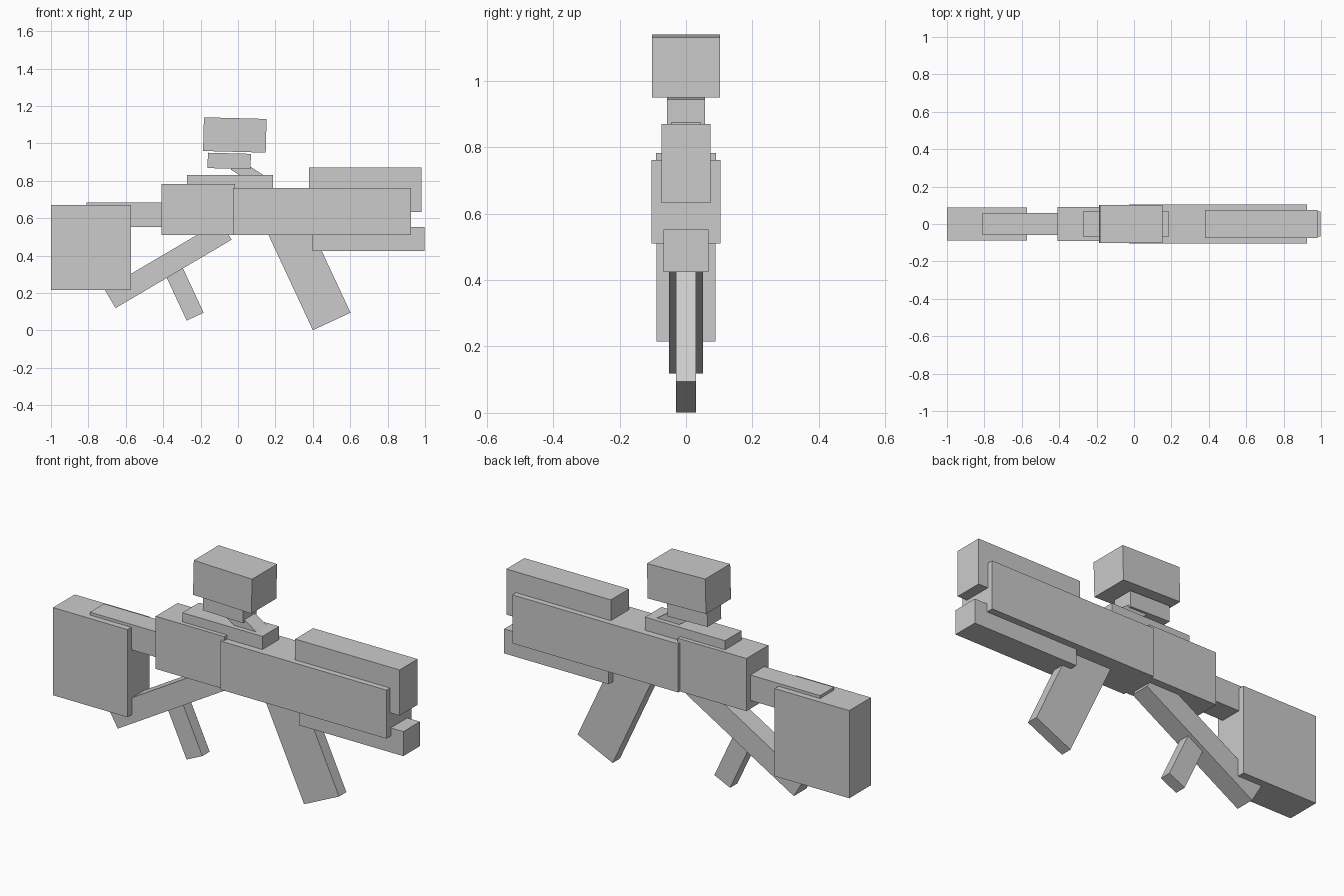
import bpy
from math import radians
from mathutils import Matrix

cube = bpy.data.objects.get("Cube")
if cube:
    bpy.data.objects.remove(cube, do_unlink=True)

grey = bpy.data.materials.new("plain grey")
grey.use_nodes = True
colour = (0.6, 0.6, 0.6, 1)
grey.diffuse_color = colour
grey.node_tree.nodes["Principled BSDF"].inputs["Base Color"].default_value = colour


def tilted(name, x, z, length, height, width, angle=0):
    """Box centred at (x, z), turned anticlockwise as seen from the front."""
    bpy.ops.mesh.primitive_cube_add(size=1)
    ob = bpy.context.object
    ob.name = name
    ob.data.transform(Matrix.Diagonal((length, width, height, 1)))
    ob.location = (x, 0, z)
    ob.rotation_euler.y = -radians(angle)
    ob.data.materials.append(grey)
    return ob


def block(name, x0, x1, z0, z1, width):
    """Upright box given by its limits."""
    return tilted(name, (x0 + x1) / 2, (z0 + z1) / 2, x1 - x0, z1 - z0, width)


# Stock and body
block("stock", -1.0, -0.572, 0.215, 0.67, 0.178)
block("stock_bar", -0.81, -0.38, 0.553, 0.685, 0.115)
block("rear_body", -0.41, -0.015, 0.51, 0.783, 0.18)
block("front_body", -0.028, 0.925, 0.51, 0.762, 0.208)
block("top_rail", -0.272, 0.188, 0.72, 0.83, 0.136)

# Barrels
block("upper_barrel", 0.38, 0.98, 0.633, 0.87, 0.148)
block("lower_barrel", 0.397, 0.997, 0.425, 0.552, 0.136)

# Sight on its sloping bracket
tilted("sight", -0.017, 1.045, 0.335, 0.18, 0.205, -1.5)
tilted("sight_mount", -0.047, 0.906, 0.23, 0.082, 0.113, -1.5)
tilted("sight_bracket", 0.057, 0.84, 0.18, 0.07, 0.088, -33)

# Lower strut, grip and magazine
tilted("lower_strut", -0.374, 0.352, 0.72, 0.116, 0.102, 30.5)
tilted("grip", -0.286, 0.196, 0.1, 0.27, 0.06, 25)
tilted("magazine", 0.37, 0.329, 0.222, 0.62, 0.06, 25)
